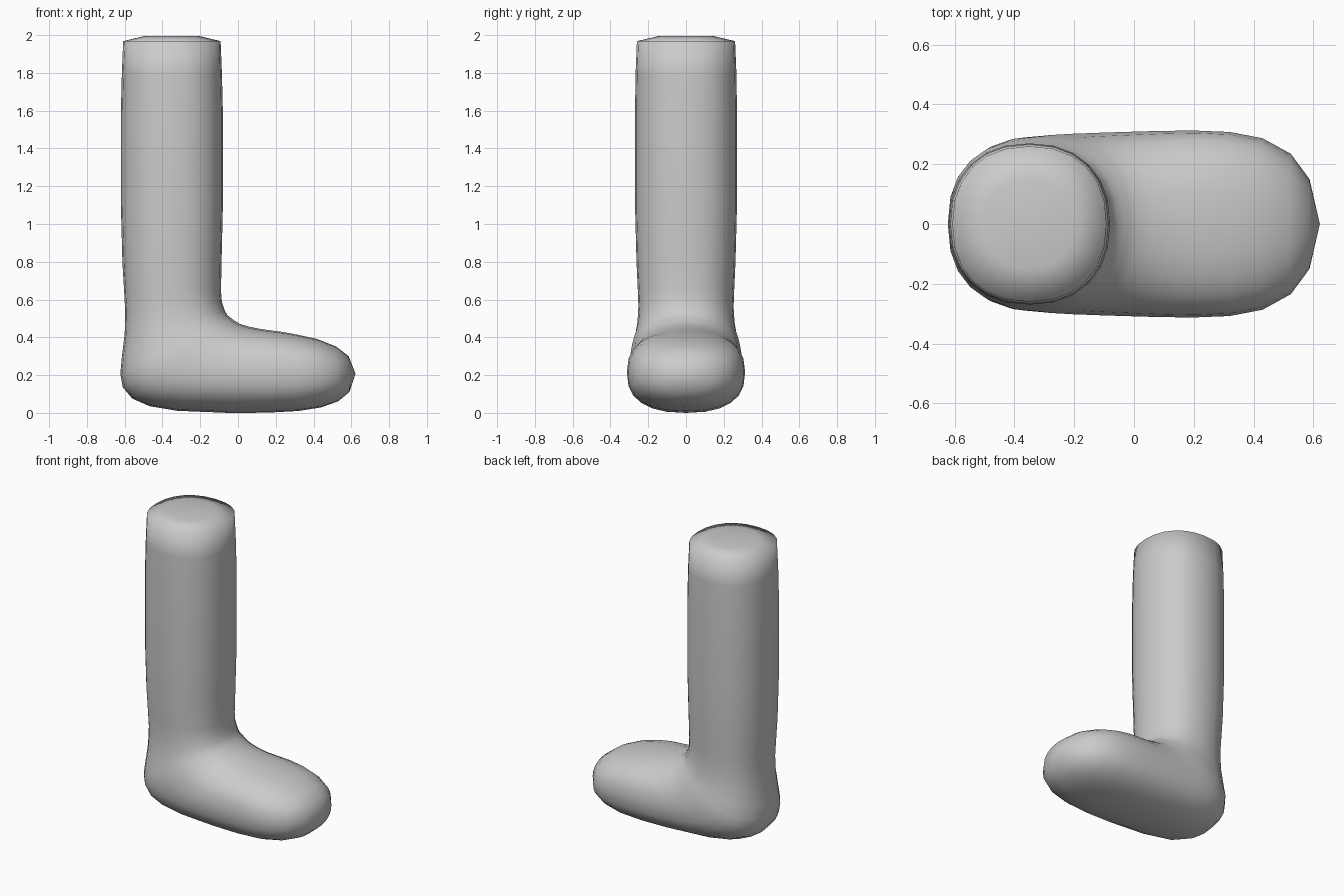
import bpy, bmesh, math

SIDES = 24

# Each ring: front/top point (x, z), back/sole point (x, z), half width in y, squareness
rings = [
    # rounded top of the leg
    ((-.20, 1.998), (-.50, 1.998), .15, 2.2),
    ((-.092, 1.972), (-.608, 1.972), .26, 2.25),
    ((-.085, 1.80), (-.615, 1.80), .267, 2.25),
    # shaft
    ((-.08, 1.60), (-.62, 1.60), .27, 2.25),
    ((-.08, 1.10), (-.62, 1.10), .27, 2.25),
    ((-.087, .80), (-.612, .80), .262, 2.25),
    ((-.09, .65), (-.603, .65), .255, 2.25),
    # rings fan around the instep to form the heel
    ((-.085, .59), (-.597, .54), .252, 2.25),
    ((-.07, .545), (-.60, .42), .257, 2.3),
    ((-.055, .52), (-.615, .30), .27, 2.3),
    ((-.035, .505), (-.623, .21), .284, 2.35),
    ((-.015, .49), (-.61, .14), .293, 2.35),
    ((.01, .475), (-.56, .08), .298, 2.4),
    ((.06, .46), (-.47, .04), .302, 2.4),
    ((.12, .448), (-.32, .015), .306, 2.4),
    ((.18, .44), (-.05, .004), .311, 2.45),
    ((.24, .432), (.15, .005), .313, 2.5),
    # toe
    ((.32, .417), (.32, .014), .308, 2.5),
    ((.42, .395), (.44, .033), .287, 2.4),
    ((.52, .355), (.53, .065), .235, 2.3),
    ((.585, .305), (.59, .115), .15, 2.2),
]


def spow(v, n):
    return math.copysign(abs(v) ** (2 / n), v)


bm = bmesh.new()
loops = []
for front, back, w, n in rings:
    loop = []
    for i in range(SIDES):
        a = 2 * math.pi * i / SIDES
        t = .5 + .5 * spow(math.cos(a), n)
        loop.append(bm.verts.new((back[0] + (front[0] - back[0]) * t,
                                  w * spow(math.sin(a), n),
                                  back[1] + (front[1] - back[1]) * t)))
    loops.append(loop)

# skin between rings
for a, b in zip(loops, loops[1:]):
    for i in range(SIDES):
        j = (i + 1) % SIDES
        bm.faces.new((a[i], a[j], b[j], b[i]))

# closed leg top and toe tip
for loop, tip in ((loops[0], (-.35, 0, 2.0)), (loops[-1], (.622, 0, .212))):
    c = bm.verts.new(tip)
    for i in range(SIDES):
        bm.faces.new((loop[i], loop[(i + 1) % SIDES], c))

bmesh.ops.translate(bm, verts=bm.verts, vec=(0, 0, -min(v.co.z for v in bm.verts)))
bmesh.ops.recalc_face_normals(bm, faces=bm.faces)
for f in bm.faces:
    f.smooth = True
mesh = bpy.data.meshes.new("boot")
bm.to_mesh(mesh)
bm.free()
boot = bpy.data.objects.new("boot", mesh)
bpy.context.collection.objects.link(boot)
